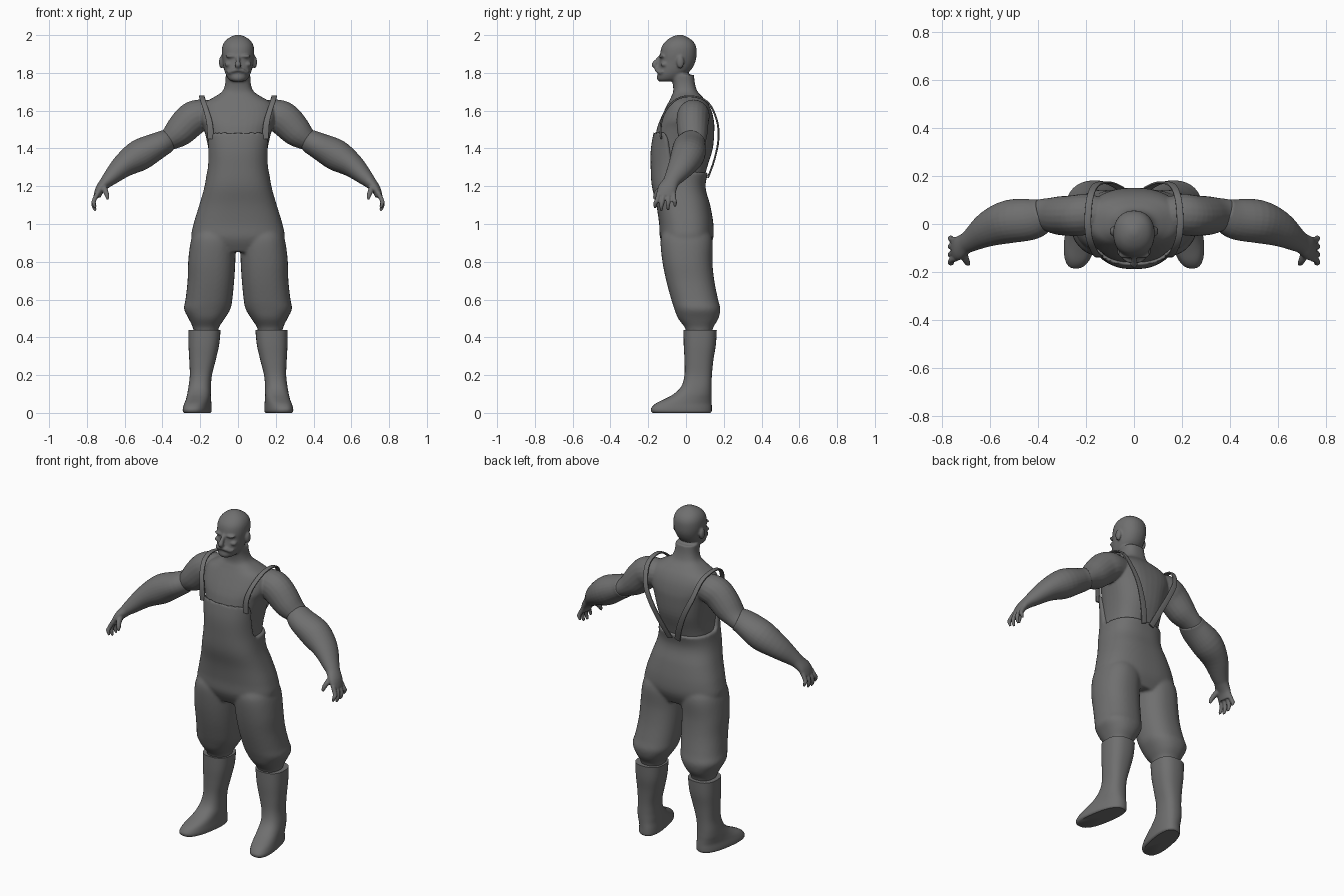
import bpy, bmesh, math
from mathutils import Vector, Matrix

grey = bpy.data.materials.new("plain_grey")
grey.diffuse_color = (0.16, 0.16, 0.16, 1)


def dense(rows, k=4):
    """Catmull-Rom refinement of a table of section rows."""
    out = []
    for i in range(len(rows) - 1):
        p = [rows[max(0, min(len(rows) - 1, i + j))] for j in (-1, 0, 1, 2)]
        for s in range(k):
            t = s / k
            out.append([0.5 * (2 * b + (c - a) * t + (2 * a - 5 * b + 4 * c - d) * t * t
                               + (3 * b - a - 3 * c + d) * t ** 3) for a, b, c, d in zip(*p)])
    return out + [list(rows[-1])]


def unit(a, p):
    c, s = math.cos(a), math.sin(a)
    return math.copysign(abs(c) ** (2 / p), c), math.copysign(abs(s) ** (2 / p), s)


def loft(bm, rings, caps=None):
    """Skin closed rings together and close both ends with fans."""
    vs = [[bm.verts.new(q) for q in r] for r in rings]
    n = len(vs[0])
    for a, b in zip(vs, vs[1:]):
        for i in range(n):
            bm.faces.new((a[i], a[(i + 1) % n], b[(i + 1) % n], b[i]))
    for e, r in enumerate((vs[0], vs[-1])):
        mid = caps[e] if caps else sum((v.co for v in r), Vector()) / n
        c = bm.verts.new(mid)
        for i in range(n):
            bm.faces.new((r[i], r[(i + 1) % n], c))


def stack(bm, rows, side=1, p=2.3, n=32):
    """Horizontal sections: z, x0, x1, y0, y1, toe-out skew."""
    rings = []
    for z, x0, x1, y0, y1, k in dense(rows):
        ring = []
        for i in range(n):
            u, v = unit(2 * math.pi * i / n, p)
            dy = v * (y1 - y0) / 2
            ring.append(Vector((side * ((x0 + x1) / 2 + u * (x1 - x0) / 2 - k * dy), (y0 + y1) / 2 + dy, z)))
        rings.append(ring)
    loft(bm, rings)


def centred(rows):
    return [(z, -w, w, a, b, 0) for z, w, a, b in rows]


def tube(bm, rows, side=1, ref=(0, 1, 0), p=2, n=20):
    """Sections across a path: x, y, z, radius along ref, other radius."""
    rows = dense(rows)
    pts = [Vector(r[:3]) for r in rows]
    rings = []
    for i, r in enumerate(rows):
        t = (pts[min(i + 1, len(pts) - 1)] - pts[max(i - 1, 0)]).normalized()
        u = Vector(ref)
        u = (u - t * u.dot(t)).normalized()
        v = t.cross(u)
        ring = []
        for j in range(n):
            a, b = unit(2 * math.pi * j / n, p)
            q = pts[i] + u * a * r[3] + v * b * r[4]
            ring.append(Vector((side * q.x, q.y, q.z)))
        rings.append(ring)
    loft(bm, rings)


def ball(bm, c, r):
    bmesh.ops.create_uvsphere(bm, u_segments=20, v_segments=12, radius=1,
                              matrix=Matrix.Translation(c) @ Matrix.Diagonal((*r, 1)))


def finish(bm, name, voxel=0, smooth=3):
    bmesh.ops.recalc_face_normals(bm, faces=bm.faces)
    me = bpy.data.meshes.new(name)
    bm.to_mesh(me)
    bm.free()
    me.materials.append(grey)
    ob = bpy.data.objects.new(name, me)
    bpy.context.collection.objects.link(ob)
    if voxel:
        m = ob.modifiers.new("fuse", 'REMESH')
        m.mode, m.voxel_size, m.use_smooth_shade = 'VOXEL', voxel, True
        s = ob.modifiers.new("soften", 'SMOOTH')
        s.factor, s.iterations = 0.5, smooth
    else:
        bpy.ops.object.select_all(action='DESELECT')
        ob.select_set(True)
        bpy.context.view_layer.objects.active = ob
        bpy.ops.object.shade_smooth_by_angle(angle=math.radians(40))


# Bare upper body: chest, neck, head, face and upper arms
bm = bmesh.new()
stack(bm, centred([(1.1, .16, -.12, .09), (1.2, .155, -.165, .088), (1.3, .147, -.174, .112),
                   (1.4, .157, -.172, .142), (1.5, .18, -.155, .15), (1.55, .2, -.138, .147),
                   (1.6, .2, -.115, .135), (1.64, .18, -.095, .115), (1.67, .13, -.08, .09),
                   (1.7, .085, -.068, .062), (1.74, .068, -.07, .048), (1.79, .065, -.085, .042)]), p=2.5, n=40)
stack(bm, centred([(1.755, .03, -.14, -.07), (1.765, .048, -.152, -.03), (1.79, .064, -.152, 0),
                   (1.82, .074, -.148, .03), (1.86, .081, -.14, .05), (1.9, .086, -.137, .056),
                   (1.94, .083, -.128, .053), (1.97, .067, -.105, .035), (1.99, .04, -.075, .005),
                   (2.001, .012, -.045, -.02)]), p=2.2)
tube(bm, [(0, -.132, 1.89, .01, .01), (0, -.152, 1.865, .011, .012), (0, -.168, 1.842, .016, .015),
          (0, -.15, 1.832, .014, .01)], ref=(1, 0, 0))
ball(bm, (0, -.135, 1.775), (.033, .02, .022))
for s in (1, -1):
    ball(bm, (s * .035, -.126, 1.888), (.032, .018, .009))
    ball(bm, (s * .05, -.115, 1.845), (.022, .02, .014))
    ball(bm, (s * .088, -.03, 1.857), (.013, .02, .034))
    tube(bm, [(0, -.157, 1.817, .009, .011), (.025, -.152, 1.812, .009, .01), (.045, -.137, 1.802, .008, .008),
              (.058, -.122, 1.808, .005, .005)], s)
    tube(bm, [(.12, .04, 1.58, .07, .07), (.2, .04, 1.575, .085, .085), (.25, .035, 1.55, .085, .09),
              (.315, .035, 1.485, .08, .08), (.375, .04, 1.44, .066, .056), (.43, .035, 1.41, .06, .05)], s)
finish(bm, "bare_upper_body", .006)

# Forearms with hands
for s, label in ((1, "left"), (-1, "right")):
    bm = bmesh.new()
    tube(bm, [(.375, .04, 1.44, .07, .062), (.425, .02, 1.415, .085, .07), (.52, .01, 1.365, .09, .083),
              (.605, -.02, 1.31, .075, .064), (.675, -.065, 1.245, .05, .042), (.7, -.08, 1.22, .044, .033),
              (.73, -.1, 1.185, .05, .025), (.747, -.105, 1.145, .048, .019)], s, n=28)
    for y0, y1, drop in ((-.143, -.163, .015), (-.118, -.13, 0), (-.092, -.095, .004), (-.067, -.058, .022)):
        tube(bm, [(.742, y0, 1.165, .013, .013), (.762, (y0 + y1) / 2, 1.125, .012, .012),
                  (.764, y1, 1.095 + drop, .011, .011), (.755, y1, 1.07 + drop, .007, .007)], s, n=12)
    tube(bm, [(.715, -.105, 1.205, .02, .018), (.702, -.145, 1.175, .016, .015),
              (.693, -.162, 1.15, .012, .012), (.69, -.168, 1.13, .007, .007)], s, n=12)
    finish(bm, label + "_forearm_and_hand", .005)

# Overalls: waist and bib with a cut-away top edge, plus baggy legs
bm = bmesh.new()
table = dense([(.85, .19, -.1, .11), (.92, .245, -.136, .143), (1.0, .235, -.142, .145), (1.1, .205, -.157, .128),
               (1.2, .177, -.181, .103), (1.3, .164, -.187, .126), (1.4, .17, -.186, .154),
               (1.5, .192, -.168, .16), (1.55, .21, -.155, .158)], 5)


def waist(z):
    for a, b in zip(table, table[1:]):
        if z <= b[0]:
            t = (z - a[0]) / (b[0] - a[0])
            return [p + (q - p) * t for p, q in zip(a, b)]
    return table[-1]


rings = []
for j in range(31):
    ring = []
    for i in range(64):
        a = 2 * math.pi * i / 64
        f = max(0, min(1, (-math.sin(a) - .1) / .5))
        top = 1.275 + .215 * f * f * (3 - 2 * f)
        z, w, y0, y1 = waist(.85 + (top - .85) * j / 30)
        u, v = unit(a, 2.5)
        ring.append(Vector((u * w, (y0 + y1) / 2 + v * (y1 - y0) / 2, z)))
    rings.append(ring)
loft(bm, rings, [(0, 0, .86), (0, 0, 1.27)])
for s in (1, -1):
    stack(bm, [(1.0, .06, .2, -.09, .1, 0), (.95, .02, .235, -.125, .13, 0), (.9, .012, .252, -.135, .142, 0),
               (.8, .014, .264, -.125, .14, 0), (.7, .02, .267, -.105, .15, 0), (.6, .03, .278, -.078, .17, 0),
               (.55, .04, .286, -.062, .182, 0), (.5, .07, .262, -.042, .172, 0),
               (.455, .1, .24, -.008, .145, 0), (.43, .105, .235, 0, .14, 0)], s)
finish(bm, "overalls", .009, 4)

for s, label in ((1, "left"), (-1, "right")):
    # Shoulder straps, loose over the back
    bm = bmesh.new()
    tube(bm, [(.145, -.133, 1.45, .018, .005), (.15, -.132, 1.53, .016, .005), (.168, -.108, 1.6, .014, .005),
              (.188, -.05, 1.66, .014, .005), (.192, .03, 1.676, .014, .005), (.182, .115, 1.645, .014, .005),
              (.157, .163, 1.55, .015, .005), (.11, .172, 1.45, .016, .005), (.06, .15, 1.34, .018, .005),
              (.025, .118, 1.25, .018, .005)], s, (1, 0, 0), 4, 16)
    finish(bm, label + "_strap")
    # Tall boots
    bm = bmesh.new()
    stack(bm, [(.44, .092, .262, -.013, .163, 0), (.36, .1, .262, -.012, .158, 0), (.28, .118, .258, -.008, .145, 0),
               (.2, .138, .255, -.008, .137, 0), (.14, .143, .262, -.025, .135, .03),
               (.1, .143, .268, -.065, .135, .07), (.075, .145, .272, -.11, .135, .11),
               (.05, .147, .278, -.16, .136, .15), (.025, .147, .284, -.184, .137, .16),
               (.008, .148, .284, -.184, .136, .16), (0, .155, .277, -.175, .13, .16)], s, 2.5)
    finish(bm, label + "_boot")
